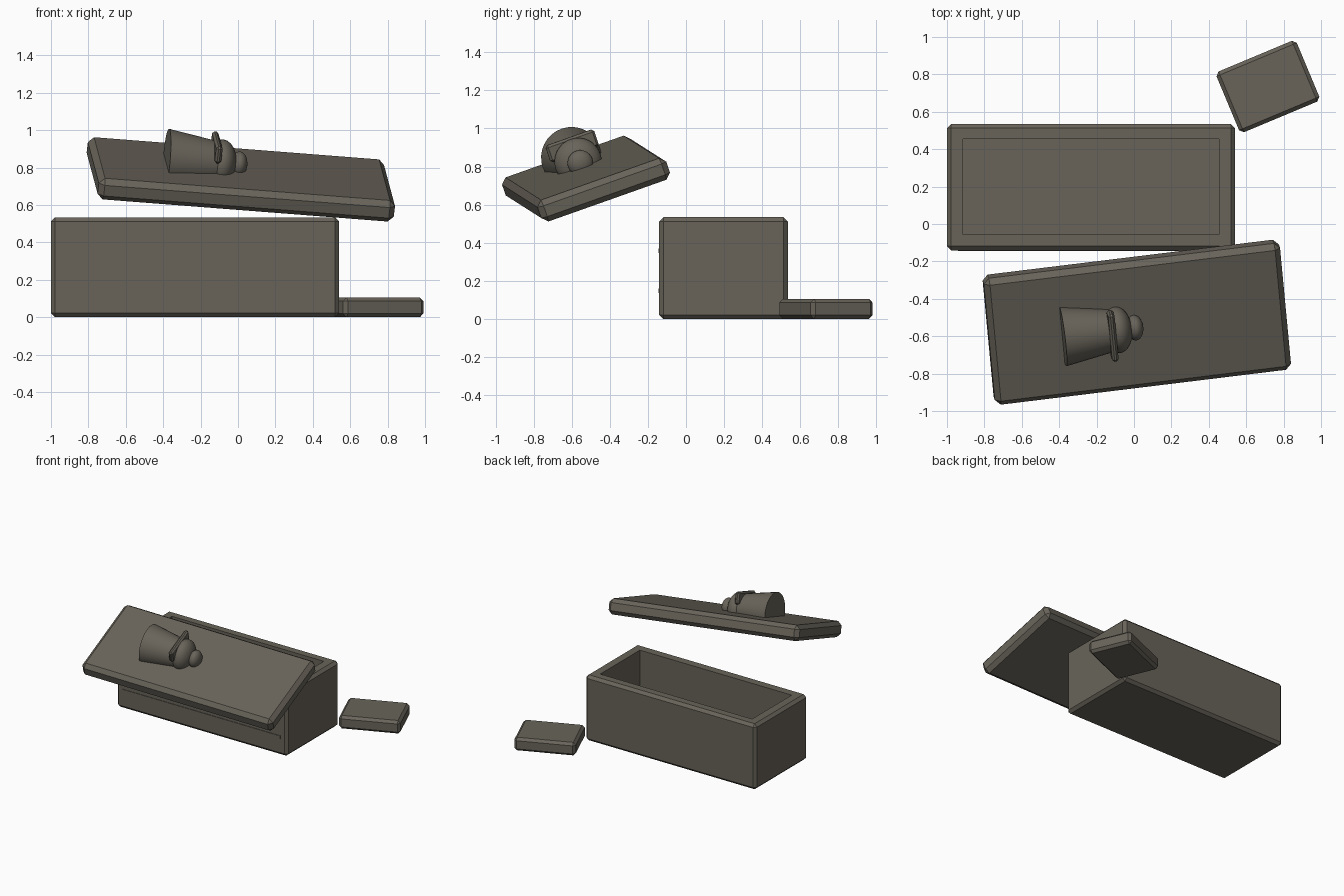
import bpy, math
from mathutils import Matrix, Vector

cube = bpy.data.objects.get("Cube")
if cube:
    bpy.data.objects.remove(cube, do_unlink=True)

stone = bpy.data.materials.new("weathered_stone")
stone.use_nodes = True
colour = (0.14, 0.127, 0.102, 1)
stone.diffuse_color = colour
stone.node_tree.nodes["Principled BSDF"].inputs["Base Color"].default_value = colour


def finish(name, bevel=0, smooth=30):
    """Name, colour, chamfer and shade the active object."""
    ob = bpy.context.object
    ob.name = name
    ob.data.materials.append(stone)
    bpy.ops.object.transform_apply(location=False, rotation=False, scale=True)
    if bevel:
        mod = ob.modifiers.new("Chamfer", "BEVEL")
        mod.width, mod.segments = bevel, 1
        bpy.ops.object.modifier_apply(modifier=mod.name)
    bpy.ops.object.shade_smooth_by_angle(angle=math.radians(smooth))
    return ob


def block(name, centre, size, bevel=0):
    bpy.ops.mesh.primitive_cube_add(size=1, location=centre)
    bpy.context.object.scale = size
    return finish(name, bevel)


def ellipsoid(name, centre, radii):
    bpy.ops.mesh.primitive_uv_sphere_add(segments=32, ring_count=16, location=centre)
    ob = bpy.context.object
    ob.scale = radii
    return finish(name)


# Open stone chest: a chamfered block with its inside cut out
chest = block("chest", (-0.23, 0.197, 0.267), (1.54, 0.675, 0.534), 0.022)
hollow = block("hollow_cutter", (-0.23, 0.2, 0.385), (1.37, 0.51, 0.6))
hollow.hide_render = True
hollow.hide_set(True)
cut = chest.modifiers.new("Hollow", "BOOLEAN")
cut.object, cut.operation, cut.solver = hollow, "DIFFERENCE", "EXACT"
bpy.context.view_layer.objects.active = chest
chest.select_set(True)
bpy.ops.object.modifier_apply(modifier=cut.name)
bpy.data.objects.remove(hollow, do_unlink=True)

# Raised bands along the front
for label, z in (("lower", 0.148), ("upper", 0.358)):
    block(label + "_band", (-0.23, -0.14, z), (1.42, 0.01, 0.026))

# Loose slab on the ground behind the chest
slab = block("fallen_slab", (0.716, 0.735, 0.053), (0.465, 0.352, 0.106), 0.02)
slab.rotation_euler.z = math.radians(22.7)

# Lid and its carving, laid out flat along x and then tilted together
lid_parts = [block("lid", (0, 0, 0), (1.6, 0.72, 0.12), 0.03)]

bpy.ops.mesh.primitive_cone_add(vertices=32, radius1=0.16, radius2=0.11, depth=0.29,
                                location=(-0.265, 0, 0.085), rotation=(0, math.pi / 2, 0))
lid_parts.append(finish("carved_body"))
lid_parts.append(ellipsoid("carved_shoulders", (-0.115, 0, 0.085), (0.08, 0.125, 0.125)))
lid_parts.append(ellipsoid("carved_head", (-0.02, 0, 0.085), (0.045, 0.068, 0.068)))
lid_parts.append(block("carved_collar", (-0.15, 0, 0.17), (0.035, 0.27, 0.095), 0.012))

# Tilt: the lid's own long, short and upward directions
long_dir = Vector((0.99, 0.121, -0.077)).normalized()
up_dir = long_dir.cross(Vector((-0.1, 0.937, 0.333))).normalized()
short_dir = up_dir.cross(long_dir)
tilt = Matrix((long_dir, short_dir, up_dir)).transposed().to_4x4()
place = Matrix.Translation((0.015, -0.525, 0.737)) @ tilt
for part in lid_parts:
    part.matrix_world = place @ Matrix.LocRotScale(part.location, part.rotation_euler, part.scale)
